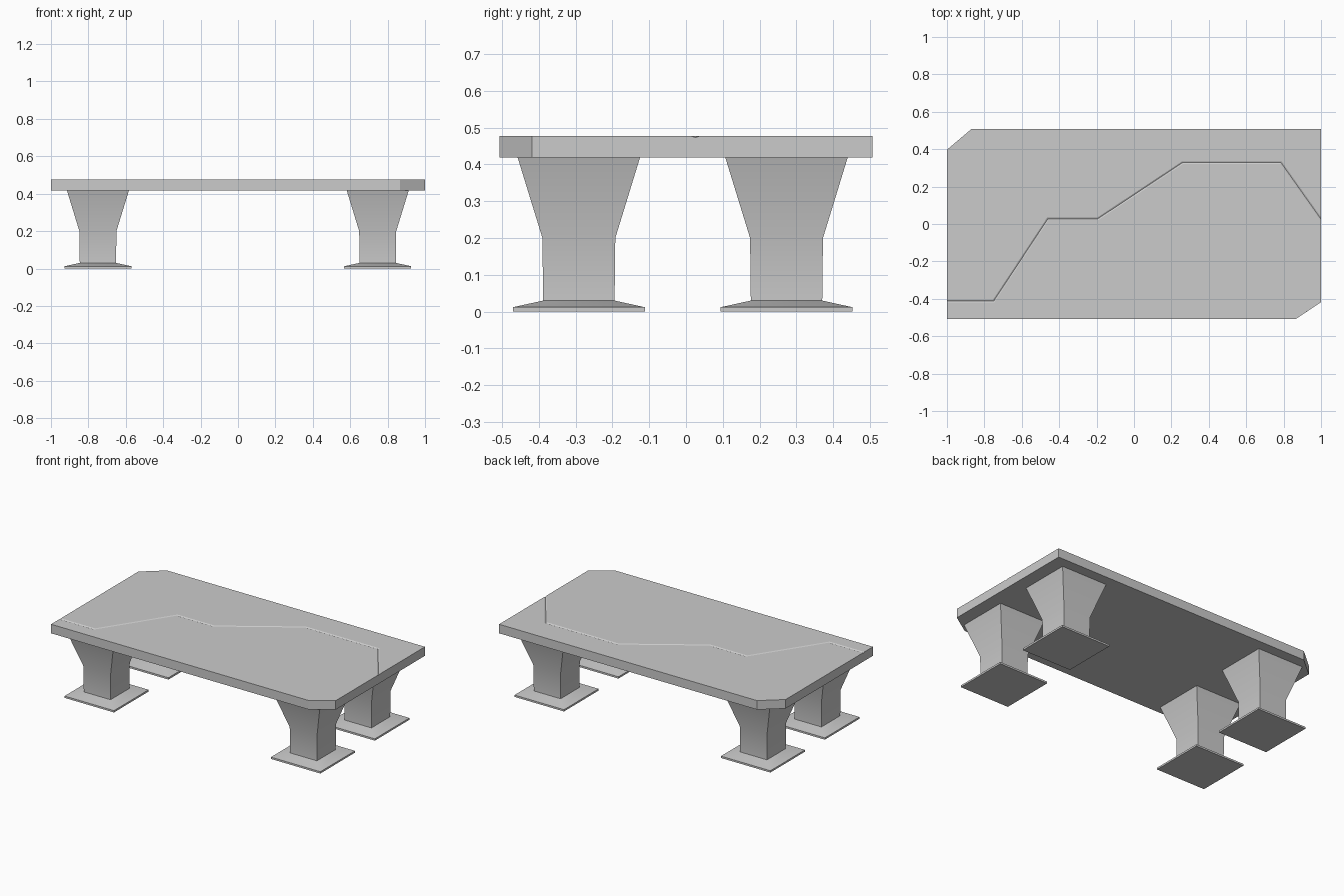
import bpy
import bmesh
from mathutils import Vector

if "Cube" in bpy.data.objects:
    bpy.data.objects.remove(bpy.data.objects["Cube"])

TOP, UNDER = 0.477, 0.418


def make_object(name, bm):
    bmesh.ops.recalc_face_normals(bm, faces=bm.faces[:])
    mesh = bpy.data.meshes.new(name)
    bm.to_mesh(mesh)
    bm.free()
    obj = bpy.data.objects.new(name, mesh)
    bpy.context.collection.objects.link(obj)
    return obj


def loft(name, rings):
    """Join a list of closed rings into a capped solid."""
    bm = bmesh.new()
    loops = [[bm.verts.new(p) for p in ring] for ring in rings]
    n = len(loops[0])
    for a, b in zip(loops, loops[1:]):
        for i in range(n):
            j = (i + 1) % n
            bm.faces.new((a[i], a[j], b[j], b[i]))
    bm.faces.new(loops[0])
    bm.faces.new(loops[-1])
    return make_object(name, bm)


def square(cx, cy, half, z):
    return [(cx + sx * half, cy + sy * half, z)
            for sx, sy in ((-1, -1), (1, -1), (1, 1), (-1, 1))]


# Tabletop slab with two opposite clipped corners
outline = [(-1, -0.507), (0.866, -0.507), (1, -0.418),
           (1, 0.507), (-0.87, 0.507), (-1, 0.397)]
table_top = loft("table_top", [[(x, y, z) for x, y in outline] for z in (UNDER, TOP)])

# Zigzag V-groove across the top, cut by a mitred triangular sweep
path = [Vector(p) for p in ((-1.1, -0.412), (-0.75, -0.412), (-0.46, 0.028),
                            (-0.193, 0.028), (0.26, 0.328), (0.786, 0.328),
                            (1.07, -0.074))]
rings = []
for i, p in enumerate(path):
    d0 = (p - path[i - 1]).normalized() if i else (path[1] - p).normalized()
    d1 = (path[i + 1] - p).normalized() if i < len(path) - 1 else d0
    n0, n1 = Vector((-d0.y, d0.x)), Vector((-d1.y, d1.x))
    m = (n0 + n1).normalized()
    off = m * (0.014 / m.dot(n0))
    rings.append([(*(p - off), TOP + 0.004), (*(p + off), TOP + 0.004), (*p, TOP - 0.004)])
cutter = loft("groove_cutter", rings)
cutter.hide_render = True
cutter.hide_set(True)
groove = table_top.modifiers.new("groove", 'BOOLEAN')
groove.operation = 'DIFFERENCE'
groove.solver = 'EXACT'
groove.object = cutter

# Four flared legs, each standing on a low pyramidal foot
profile = [(0.179, 0), (0.179, 0.012), (0.097, 0.03), (0.099, 0.2), (0.166, UNDER)]
for side, cx in (("left", -0.749), ("right", 0.747)):
    for end, cy in (("front", -0.291), ("back", 0.273)):
        leg = loft(f"{end}_{side}_leg", [square(cx, cy, h, z) for h, z in profile])
        bpy.ops.object.select_all(action='DESELECT')
        leg.select_set(True)
        bpy.context.view_layer.objects.active = leg
        bpy.ops.object.shade_smooth_by_angle()
